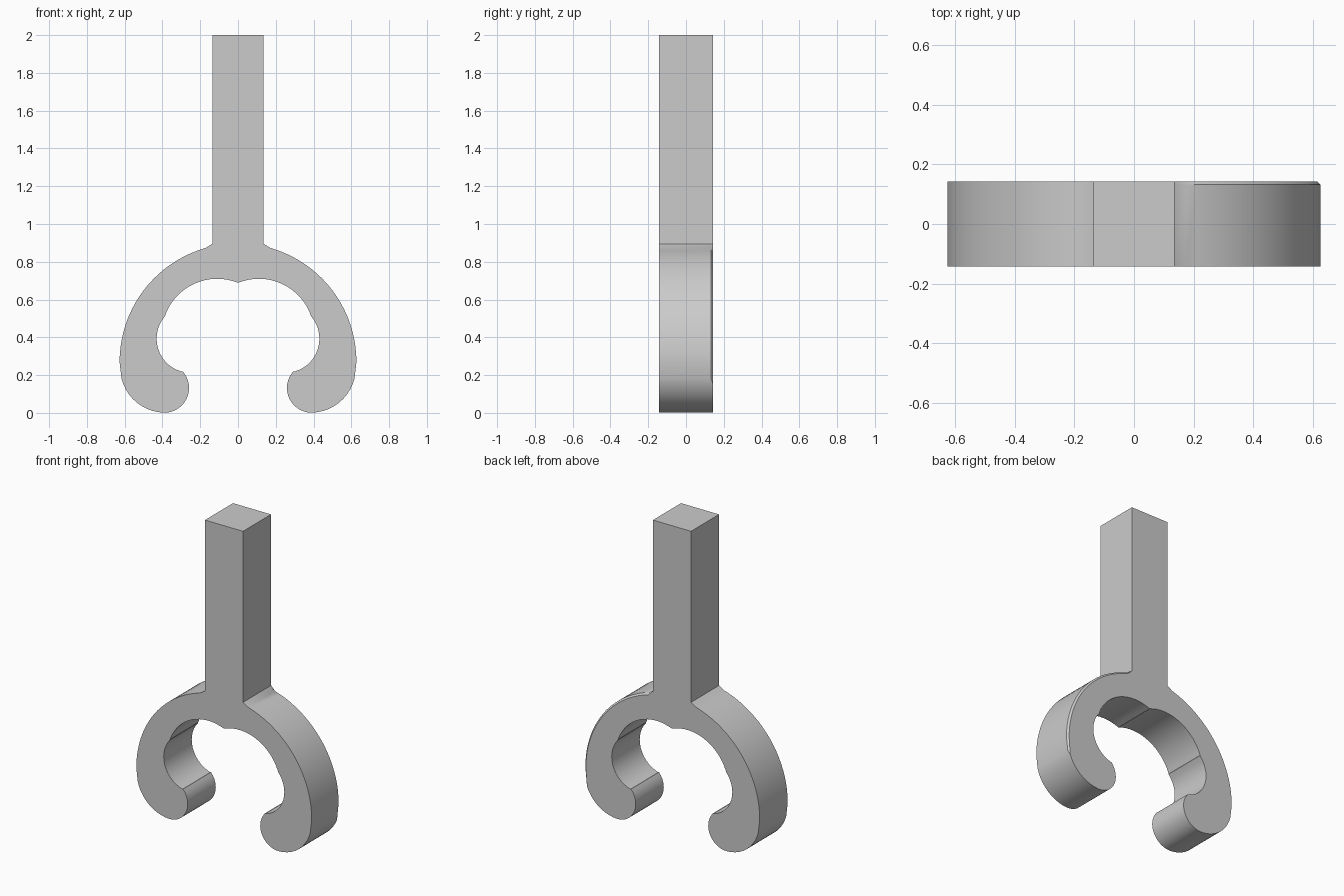
import bpy, bmesh
from math import cos, sin, atan2, pi

if "Cube" in bpy.data.objects:
    bpy.data.objects.remove(bpy.data.objects["Cube"], do_unlink=True)

DEPTH = 0.143       # half thickness
STEM = 0.136        # half width of the stem
SHOULDER = 0.895    # where the stem meets the arms

grey = bpy.data.materials.new("plain grey")
grey.use_nodes = True
colour = (0.6, 0.6, 0.6, 1)
grey.diffuse_color = colour
grey.node_tree.nodes["Principled BSDF"].inputs["Base Color"].default_value = colour


def arc(centre, radius, start, end, steps):
    """Points on a circle between two angles in degrees."""
    pts = []
    for i in range(steps + 1):
        a = (start + (end - start) * i / steps) * pi / 180
        pts.append((centre[0] + radius * cos(a), centre[1] + radius * sin(a)))
    return pts


# Half outline, from the top of the stem down around the hook to the inner cusp
outer = [(STEM, SHOULDER)] + arc((0, 0.27), 0.627, 74, 0, 20)
heel = arc((0.385, 0.24), 0.239, -14, -88, 10)
tip = arc((0.39, 0.132), 0.131, -100, -222, 14)
pocket = arc((0.25, 0.393), 0.181, -75, 42, 14)
roof = arc((0.11, 0.417), 0.293, 20, 112, 16)
half = [(STEM, 2.0)] + outer + heel + tip + pocket + roof
half_count = len(half)
outline = half + [(0, 0.688)] + [(-x, z) for x, z in reversed(half)]

# Extrude the outline from front to back
bm = bmesh.new()
front = bm.faces.new([bm.verts.new((x, -DEPTH, z)) for x, z in outline])
moved = bmesh.ops.extrude_face_region(bm, geom=[front], use_keep_orig=True)
for v in moved["geom"]:
    if isinstance(v, bmesh.types.BMVert):
        v.co.y = DEPTH
bmesh.ops.recalc_face_normals(bm, faces=bm.faces[:])

# Narrow chamfer on the back outer rim of the left arm
rim = []
for e in bm.edges:
    if all(v.co.y > 0 for v in e.verts):
        mid = (e.verts[0].co + e.verts[1].co) / 2
        reach = (mid.x ** 2 + (mid.z - 0.27) ** 2) ** 0.5
        if mid.x > STEM and 0.17 < mid.z < SHOULDER and reach > 0.6:
            rim.append(e)
bmesh.ops.bevel(bm, geom=rim, offset=0.011, segments=1, affect='EDGES')

mesh = bpy.data.meshes.new("forked_hook")
bm.to_mesh(mesh)
bm.free()
mesh.materials.append(grey)
hook = bpy.data.objects.new("forked_hook", mesh)
bpy.context.collection.objects.link(hook)

# Smooth curves, sharp corners
bpy.ops.object.select_all(action='DESELECT')
hook.select_set(True)
bpy.context.view_layer.objects.active = hook
bpy.ops.object.shade_smooth_by_angle(angle=pi / 6)
